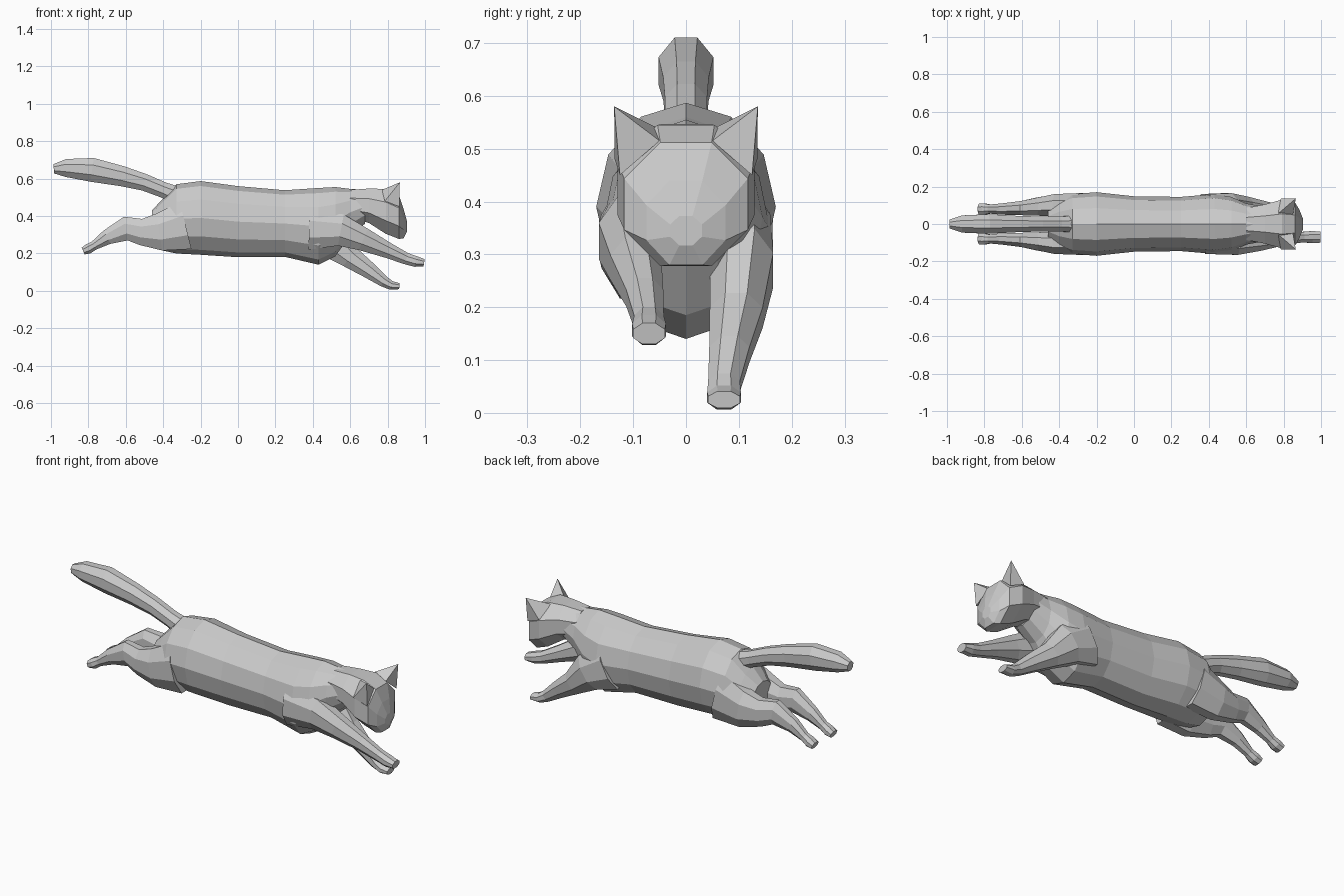
import bpy, bmesh, math
from mathutils import Vector


def finish(name, bm, mirrored=False):
    bmesh.ops.recalc_face_normals(bm, faces=bm.faces)
    mesh = bpy.data.meshes.new(name)
    bm.to_mesh(mesh)
    bm.free()
    obj = bpy.data.objects.new(name, mesh)
    bpy.context.collection.objects.link(obj)
    if mirrored:
        mod = obj.modifiers.new("mirror", 'MIRROR')
        mod.use_axis = (False, True, False)
        mod.use_mirror_merge = False
    return obj


def loft(name, sections, sides=8, flat_top=True, follow=True, mirrored=False):
    """Sections are (x, y, z, half width, half height)."""
    bm = bmesh.new()
    centres = [Vector(s[:3]) for s in sections]
    step = 2 * math.pi / sides
    start = math.pi / 2 + (step / 2 if flat_top else 0)
    grow = 1 / math.cos(step / 2) if flat_top else 1
    rings = []
    for i, (x, y, z, w, h) in enumerate(sections):
        d = centres[min(i + 1, len(centres) - 1)] - centres[max(i - 1, 0)]
        d = Vector((d.x, 0, d.z)).normalized() if follow else Vector((1, 0, 0))
        up = Vector((-d.z, 0, d.x))
        if up.z < 0:
            up = -up
        ring = []
        for k in range(sides):
            a = start + k * step
            ring.append(bm.verts.new(centres[i] + Vector((0, w * grow * math.cos(a), 0))
                                     + up * (h * grow * math.sin(a))))
        rings.append(ring)
    for a, b in zip(rings, rings[1:]):
        for k in range(sides):
            n = (k + 1) % sides
            bm.faces.new((a[k], a[n], b[n], b[k]))
    bm.faces.new(rings[0])
    bm.faces.new(rings[-1])
    return finish(name, bm, mirrored)


# Torso from rump to neck
loft("torso", [
    (-.46, 0, .36, .08, .07), (-.40, 0, .355, .13, .14), (-.33, 0, .385, .16, .185),
    (-.20, 0, .39, .17, .197), (0, 0, .37, .148, .19), (.25, 0, .36, .145, .178),
    (.43, 0, .345, .16, .205), (.52, 0, .37, .145, .185), (.60, 0, .42, .11, .125),
    (.68, 0, .45, .095, .09)], sides=12, flat_top=False, follow=False)

# Head tapering to the muzzle
loft("head", [
    (.60, 0, .465, .085, .075), (.70, 0, .455, .105, .092), (.79, 0, .425, .13, .12),
    (.86, 0, .395, .117, .117), (.885, 0, .36, .075, .08), (.903, 0, .345, .03, .028)],
    follow=False)

# Ears
bm = bmesh.new()
for p in [(.77, .055, .54), (.85, .05, .515), (.862, .125, .45),
          (.785, .135, .48), (.865, .136, .58)]:
    bm.verts.new(p)
bmesh.ops.convex_hull(bm, input=bm.verts)
finish("ears", bm, mirrored=True)

# Tail
loft("tail", [
    (-.30, 0, .50, .045, .05), (-.40, 0, .54, .04, .042), (-.50, 0, .58, .04, .045),
    (-.62, 0, .613, .043, .054), (-.78, 0, .647, .052, .064), (-.92, 0, .657, .046, .048),
    (-.985, 0, .653, .024, .025)])

# Front legs: one stretched forward, one reaching down
loft("front_leg_near", [
    (.38, -.095, .33, .065, .11), (.55, -.105, .325, .06, .085), (.67, -.095, .275, .048, .062),
    (.80, -.078, .217, .035, .042), (.90, -.07, .172, .028, .031), (.95, -.07, .157, .032, .029),
    (.995, -.07, .15, .03, .02)])
loft("front_leg_far", [
    (.38, .095, .33, .065, .12), (.50, .105, .27, .06, .095), (.60, .095, .18, .05, .06),
    (.70, .082, .11, .038, .044), (.78, .072, .05, .03, .03), (.82, .072, .029, .032, .024),
    (.863, .072, .025, .03, .016)])

# Hind legs stretched backward
loft("hind_legs", [
    (-.28, .1, .35, .065, .13), (-.42, .1, .315, .06, .1), (-.52, .093, .315, .048, .07),
    (-.60, .085, .333, .038, .064), (-.70, .08, .287, .03, .04), (-.77, .08, .242, .024, .024),
    (-.80, .08, .225, .03, .027), (-.828, .08, .213, .028, .02)], mirrored=True)
